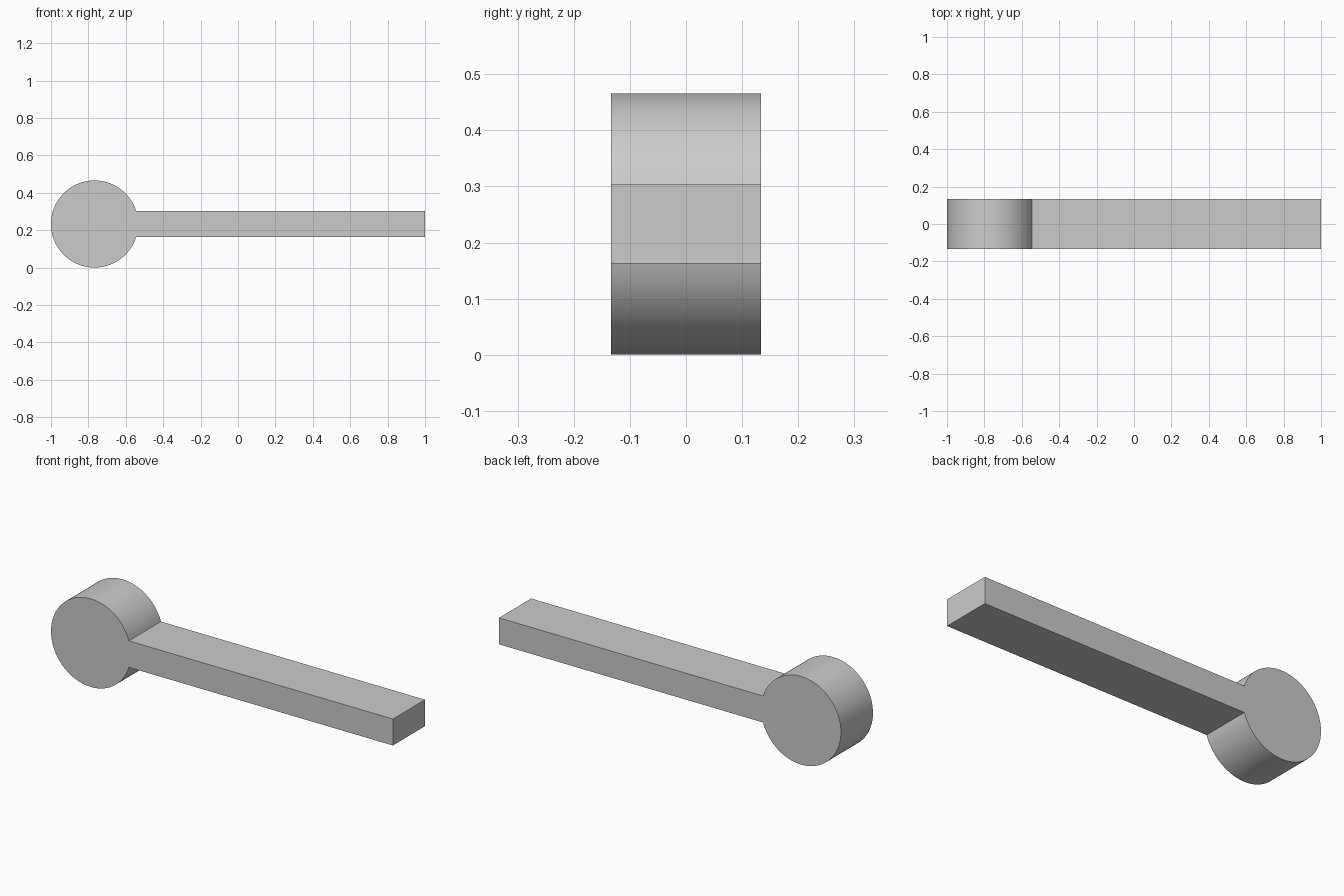
import bpy, bmesh, math

cube = bpy.data.objects.get("Cube")
if cube:
    bpy.data.objects.remove(cube, do_unlink=True)

RADIUS, CENTRE_Z = 0.233, 0.233
CENTRE_X = RADIUS - 1
HALF_BAR, HALF_DEPTH = 0.07, 0.134
SEGMENTS = 96

# Plain grey material
grey = bpy.data.materials.new("plain_grey")
grey.use_nodes = True
colour = (0.6, 0.6, 0.6, 1)
grey.diffuse_color = colour
grey.node_tree.nodes["Principled BSDF"].inputs["Base Color"].default_value = colour

# Outline: round head opening into a straight bar
start = math.asin(HALF_BAR / RADIUS)
sweep = 2 * (math.pi - start)
outline = [(1, CENTRE_Z - HALF_BAR), (1, CENTRE_Z + HALF_BAR)]
for i in range(SEGMENTS + 1):
    a = start + sweep * i / SEGMENTS
    outline.append((CENTRE_X + RADIUS * math.cos(a), CENTRE_Z + RADIUS * math.sin(a)))

# Extrude the outline through the depth
bm = bmesh.new()
face = bm.faces.new([bm.verts.new((x, -HALF_DEPTH, z)) for x, z in outline])
result = bmesh.ops.extrude_face_region(bm, geom=[face], use_keep_orig=True)
new_verts = [g for g in result["geom"] if isinstance(g, bmesh.types.BMVert)]
bmesh.ops.translate(bm, verts=new_verts, vec=(0, 2 * HALF_DEPTH, 0))
bmesh.ops.recalc_face_normals(bm, faces=bm.faces)
mesh = bpy.data.meshes.new("round_headed_bar")
bm.to_mesh(mesh)
bm.free()
mesh.materials.append(grey)

# Smooth rim, sharp corners
bar = bpy.data.objects.new("round_headed_bar", mesh)
bpy.context.collection.objects.link(bar)
bpy.context.view_layer.objects.active = bar
bar.select_set(True)
bpy.ops.object.shade_smooth_by_angle(angle=math.radians(30))
